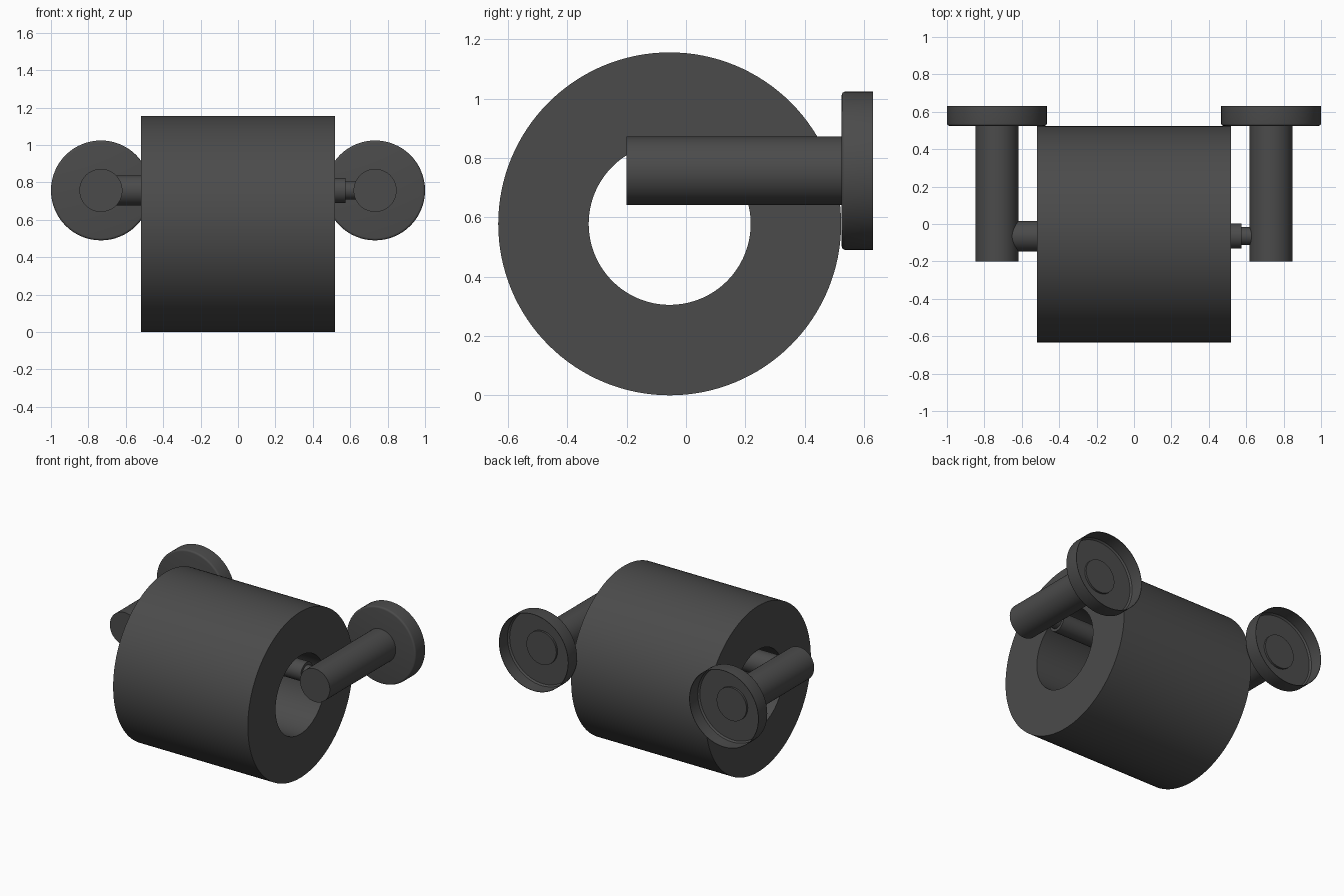
import bpy, bmesh, math
from mathutils import Matrix

if "Cube" in bpy.data.objects:
    bpy.data.objects.remove(bpy.data.objects["Cube"])

AXIS_X = Matrix.Rotation(math.radians(90), 4, 'Y')    # local z -> +x
AXIS_Y = Matrix.Rotation(math.radians(-90), 4, 'X')   # local z -> +y

# Dark charcoal finish shared by all parts
dark = bpy.data.materials.new("charcoal")
dark.diffuse_color = (0.07, 0.07, 0.07, 1)
dark.use_nodes = True
dark.node_tree.nodes["Principled BSDF"].inputs["Base Color"].default_value = dark.diffuse_color


def lathe(name, profile, axis, origin, segs=64, closed=False):
    """Spin (radius, height) points about an axis; radius 0 makes a pole."""
    bm = bmesh.new()
    rings = []
    for r, h in profile:
        if r == 0:
            rings.append([bm.verts.new((0, 0, h))] * segs)
        else:
            rings.append([bm.verts.new((r * math.cos(2 * math.pi * i / segs),
                                        r * math.sin(2 * math.pi * i / segs), h))
                          for i in range(segs)])
    pairs = list(zip(rings, rings[1:]))
    if closed:
        pairs.append((rings[-1], rings[0]))
    for a, b in pairs:
        for i in range(segs):
            j = (i + 1) % segs
            bm.faces.new(dict.fromkeys((a[i], a[j], b[j], b[i])))
    bm.transform(Matrix.Translation(origin) @ axis)
    mesh = bpy.data.meshes.new(name)
    bm.to_mesh(mesh)
    bm.free()
    mesh.materials.append(dark)
    ob = bpy.data.objects.new(name, mesh)
    bpy.context.collection.objects.link(ob)
    bpy.ops.object.select_all(action='DESELECT')
    ob.select_set(True)
    bpy.context.view_layer.objects.active = ob
    bpy.ops.object.shade_smooth_by_angle(angle=math.radians(30))
    return ob


# Paper roll: thick tube
lathe("paper_roll", [(0.273, -0.519), (0.578, -0.519), (0.578, 0.519), (0.273, 0.519)],
      AXIS_X, (0, -0.055, 0.578), segs=128, closed=True)

# Telescoping spindle: wide tube on the left, narrower tube and pin on the right
lathe("spindle", [(0, -0.70), (0.081, -0.70), (0.081, 0.0), (0.067, 0.0),
                  (0.067, 0.576), (0.048, 0.576), (0.048, 0.70), (0, 0.70)],
      AXIS_X, (0, -0.065, 0.757))

for side, x in (("left", -0.733), ("right", 0.733)):
    # Arm reaching forward from the wall
    lathe(side + "_arm", [(0, -0.20), (0.115, -0.20), (0.115, 0.545), (0, 0.545)],
          AXIS_Y, (x, 0, 0.757))
    # Wall flange: cup open at the back, rounded front edge
    fillet = [(0.255 + 0.012 * math.sin(t), 0.537 - 0.012 * math.cos(t))
              for t in (k * math.pi / 8 for k in range(5))]
    lathe(side + "_flange",
          [(0, 0.525)] + fillet + [(0.267, 0.631), (0.264, 0.631), (0.264, 0.541),
                                   (0.254, 0.531), (0, 0.531)],
          AXIS_Y, (x, 0, 0.757))
